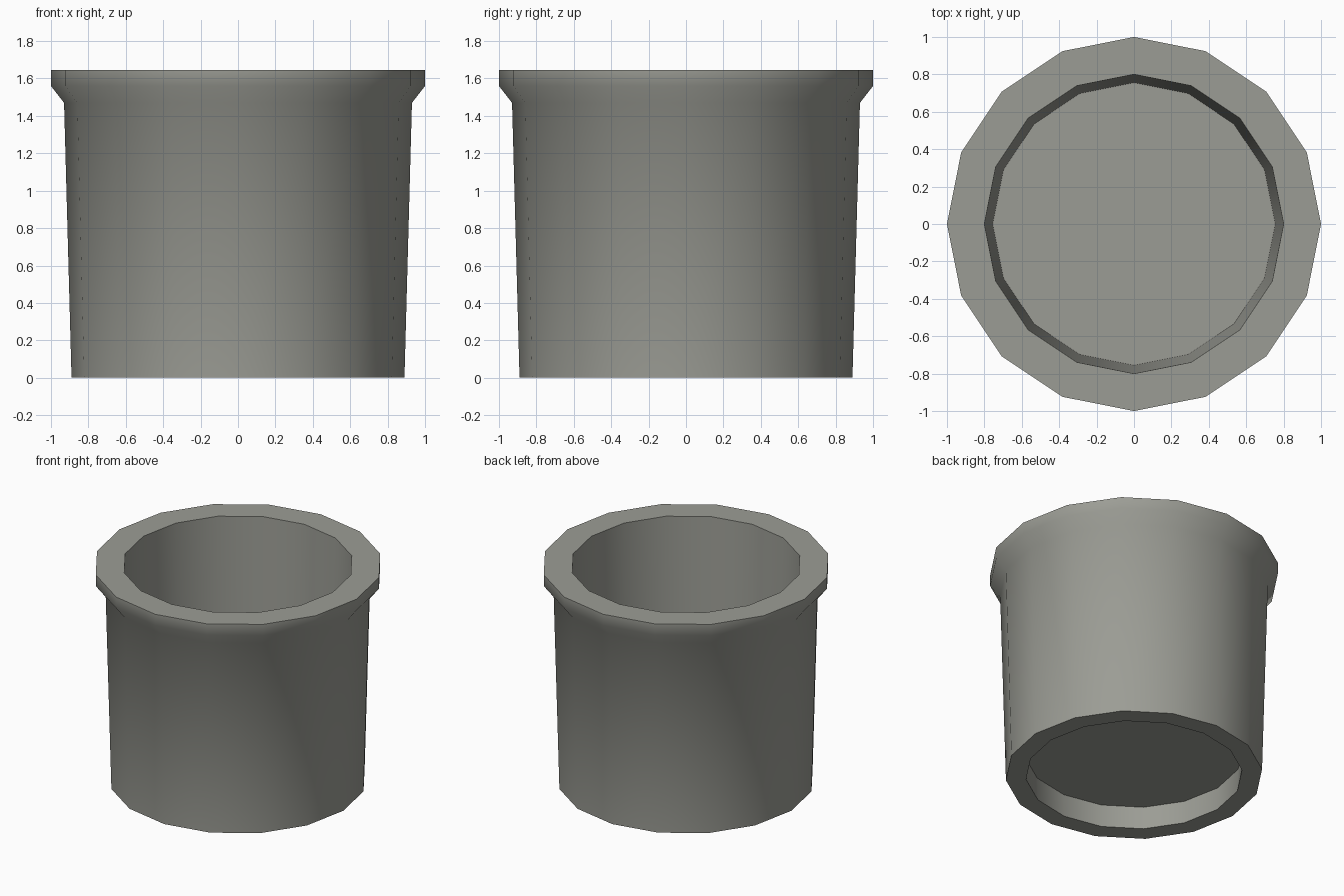
import bpy, bmesh, math

SIDES = 16

cube = bpy.data.objects.get("Cube")
if cube:
    bpy.data.objects.remove(cube, do_unlink=True)

clay = bpy.data.materials.new("warm_grey")
clay.use_nodes = True
colour = (0.33, 0.335, 0.30, 1)
clay.diffuse_color = colour
clay.node_tree.nodes["Principled BSDF"].inputs["Base Color"].default_value = colour


def lathe(name, profile, closed):
    """Revolve a (radius, z) profile; open profiles are capped at both ends."""
    bm = bmesh.new()
    rings = []
    for r, z in profile:
        angles = [math.tau * i / SIDES for i in range(SIDES)]
        rings.append([bm.verts.new((r * math.cos(a), r * math.sin(a), z)) for a in angles])
    pairs = list(zip(rings, rings[1:]))
    if closed:
        pairs.append((rings[-1], rings[0]))
    else:
        bm.faces.new(rings[0])
        bm.faces.new(rings[-1])
    for low, high in pairs:
        for i in range(SIDES):
            j = (i + 1) % SIDES
            bm.faces.new((low[i], low[j], high[j], high[i]))
    bmesh.ops.recalc_face_normals(bm, faces=bm.faces)
    mesh = bpy.data.meshes.new(name)
    bm.to_mesh(mesh)
    bm.free()
    mesh.materials.append(clay)
    obj = bpy.data.objects.new(name, mesh)
    bpy.context.collection.objects.link(obj)
    bpy.ops.object.select_all(action="DESELECT")
    obj.select_set(True)
    bpy.context.view_layer.objects.active = obj
    bpy.ops.object.shade_smooth_by_angle(angle=math.radians(50))
    return obj


# Tapered wall with flared rim, open at both ends
lathe("pot_wall", [(0.89, 0), (0.93, 1.47), (1.0, 1.56), (1.0, 1.645),
                   (0.80, 1.645), (0.75, 0)], closed=True)

# Raised floor that leaves a recess underneath
lathe("pot_floor", [(0.756, 0.175), (0.756, 0.185)], closed=False)
